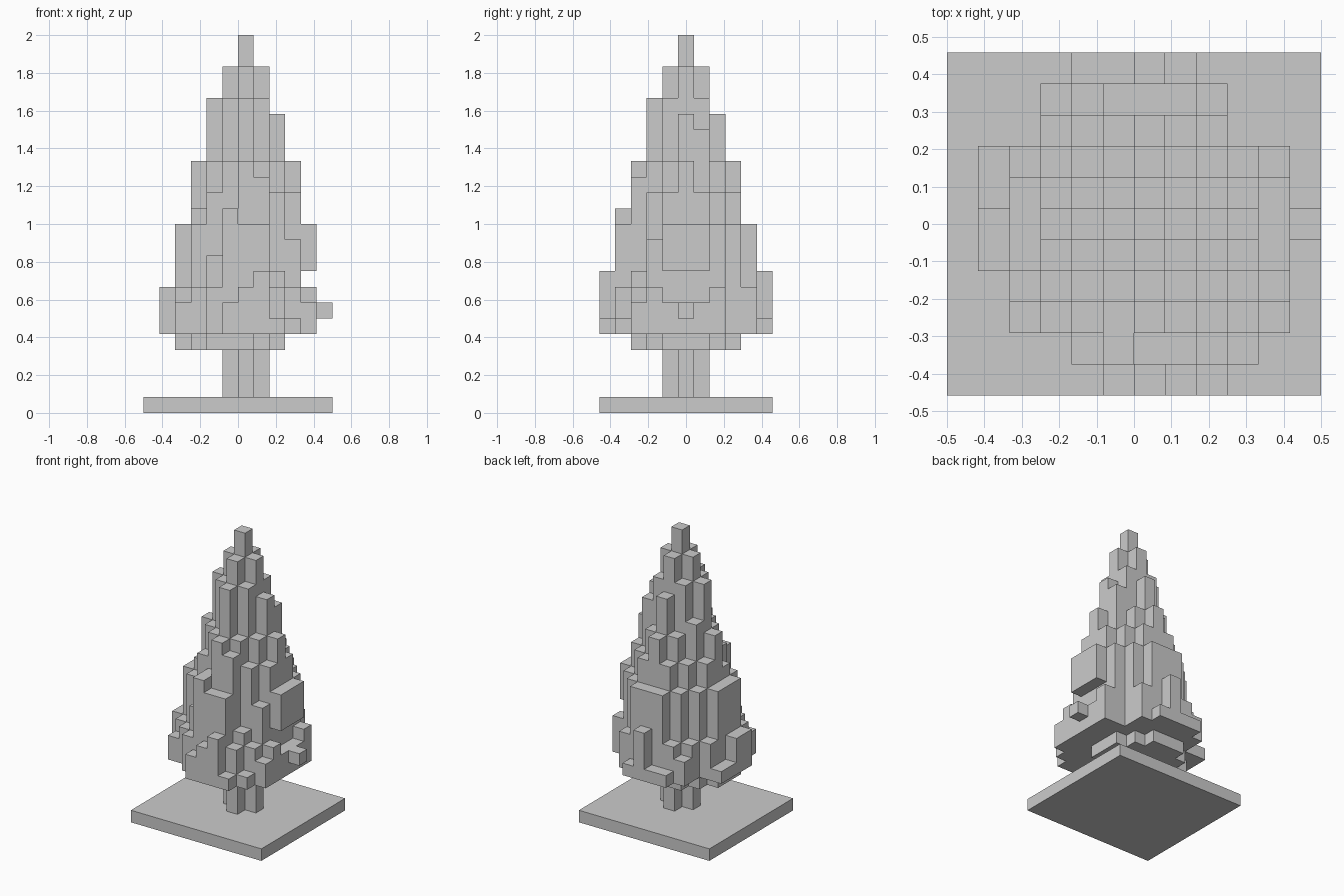
import bpy, bmesh, math
from mathutils import Vector

cube = bpy.data.objects.get("Cube")
if cube:
    bpy.data.objects.remove(cube, do_unlink=True)

CELL = 1 / 12

grey = bpy.data.materials.new("plain_grey")
grey.use_nodes = True
colour = (0.6, 0.6, 0.6, 1)
grey.diffuse_color = colour
grey.node_tree.nodes["Principled BSDF"].inputs["Base Color"].default_value = colour


def span(a, b):
    """Inclusive integer range."""
    return range(a, b + 1)


def block_mesh(name, cells):
    """Build only the outer faces of a set of grid blocks."""
    bm = bmesh.new()
    for cell in cells:
        middle = Vector(cell) + Vector((0.5, 0, 0.5))
        for axis in range(3):
            for sign in (-1, 1):
                side = Vector((0, 0, 0))
                side[axis] = sign
                if tuple(int(c + s) for c, s in zip(cell, side)) in cells:
                    continue
                a = Vector((0, 0, 0))
                a[(axis + 1) % 3] = 0.5
                b = side.cross(a)
                ring = (-a - b, a - b, a + b, b - a)
                bm.faces.new([bm.verts.new((middle + side / 2 + r) * CELL) for r in ring])
    bmesh.ops.remove_doubles(bm, verts=bm.verts, dist=CELL / 100)
    mesh = bpy.data.meshes.new(name)
    bm.to_mesh(mesh)
    bm.free()
    mesh.materials.append(grey)
    obj = bpy.data.objects.new(name, mesh)
    bpy.context.collection.objects.link(obj)
    return obj


# Square ground slab
bpy.ops.mesh.primitive_cube_add(size=1, location=(0, 0, CELL / 2))
slab = bpy.context.object
slab.name = "ground_slab"
slab.scale = (1, 11 * CELL, CELL)
slab.data.materials.append(grey)

# Trunk with a cross-shaped section
trunk = {(u, v, z) for u in span(-1, 1) for v in span(-1, 1)
         for z in span(1, 3) if u * v == 0}
block_mesh("trunk", trunk)

# Outline of the crown: width of each row from front to back
ROWS = [(-1, 2), (-2, 3), (-4, 4), (-4, 4), (-5, 4), (-5, 4),
        (-5, 4), (-5, 4), (-3, 2), (-3, 2), (-2, 1)]
# Column height by number of grid steps from the axis
TOPS = [24, 22, 20, 16, 14, 12, 8, 7, 6]

tops = {}
for v, (left, right) in zip(span(-5, 5), ROWS):
    for u in span(left, right):
        tops[u, v] = TOPS[abs(u) + abs(v)]


def set_top(us, vs, height):
    for u in us:
        for v in vs:
            tops[u, v] = height


# Clumps on the left and right sides
set_top([-5], span(-1, 0), 8)
set_top([-5], span(1, 2), 6)
set_top([-4, 4], span(-1, 1), 12)
set_top([3], [-2], 11)

# Clumps at the back
set_top([0], [4], 12)
set_top(span(-2, 1), [5], 6)
set_top([0], [5], 9)

# Clumps at the front, stepping up to the right
for u, height in zip(span(-1, 2), (7, 8, 9, 6)):
    set_top([u], [-5], height)
set_top([-1], [-4], 13)
set_top([0], [-4], 12)
set_top([3], [-4], 6)
set_top([2], [-3], 9)
set_top([-2], [-3], 10)

# Uneven tufts higher up
set_top([2], [0], 19)
set_top([0], [2], 19)
set_top([2], [1], 18)
set_top([-2], [1], 17)
set_top([1], [-3], 15)
set_top([-3], [-1], 13)
set_top([-1], [-3], 13)

crown = {(u, v, z) for (u, v), top in tops.items() for z in range(5, top)}

# Hollow under the right-hand clump, and one sprig below it
crown -= {(4, v, z) for v in span(-1, 1) for z in (7, 8)}
crown.add((5, 0, 6))

# Narrower underside layer
crown |= {(u, v, 4) for u in span(-4, 2) for v in span(-3, 3)
          if math.hypot(u + 1, v) < 3.2}

block_mesh("crown", crown)
